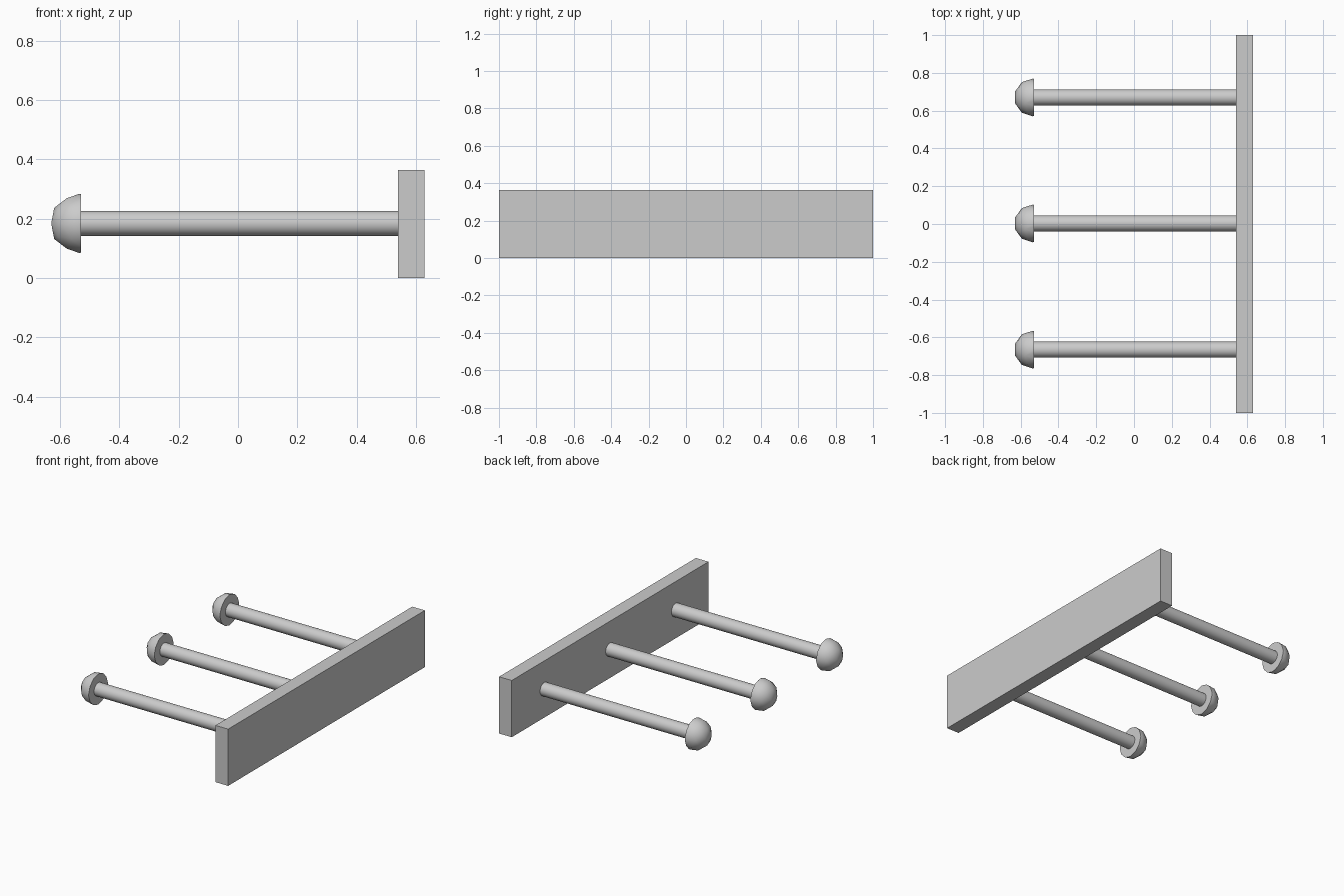
import bpy, bmesh, math
from mathutils import Matrix, Vector

if "Cube" in bpy.data.objects:
    bpy.data.objects.remove(bpy.data.objects["Cube"])

Z_AXIS = 0.184      # height of the pegs
RIM_X = -0.535      # where the caps meet the pegs
CAP_R = 0.1


def finish(name, bm, smooth=None):
    bmesh.ops.recalc_face_normals(bm, faces=bm.faces[:])
    mesh = bpy.data.meshes.new(name)
    bm.to_mesh(mesh)
    bm.free()
    ob = bpy.data.objects.new(name, mesh)
    bpy.context.collection.objects.link(ob)
    if smooth:
        bpy.ops.object.select_all(action='DESELECT')
        ob.select_set(True)
        bpy.context.view_layer.objects.active = ob
        bpy.ops.object.shade_smooth_by_angle(angle=math.radians(smooth))
    return ob


def cut(bm, co, no):
    bmesh.ops.bisect_plane(bm, geom=bm.verts[:] + bm.edges[:] + bm.faces[:], dist=1e-5,
                           plane_co=co, plane_no=no, clear_outer=True)


# Back board
bm = bmesh.new()
bmesh.ops.create_cube(bm, size=1, matrix=Matrix.LocRotScale(
    Vector((0.585, 0, 0.1825)), None, Vector((0.09, 2, 0.365))))
finish("back_board", bm)

for i, y in enumerate((-0.665, 0.003, 0.67), 1):
    # Round peg
    bm = bmesh.new()
    x0, x1 = RIM_X - 0.005, 0.545
    bmesh.ops.create_cone(bm, cap_ends=True, segments=24, radius1=0.0425, radius2=0.0425,
                          depth=x1 - x0,
                          matrix=Matrix.Translation(((x0 + x1) / 2, y, Z_AXIS))
                          @ Matrix.Rotation(math.pi / 2, 4, 'Y'))
    finish(f"peg_{i}", bm, 40)

    # Faceted half-ball cap: quarter of a ball mirrored top to bottom, closed at the back
    bm = bmesh.new()
    bmesh.ops.create_icosphere(bm, subdivisions=2, radius=CAP_R)
    cut(bm, (0, 0, 0), (0, 0, -1))
    cut(bm, (0.006, 0, 0), (1, 0, 0))
    dup = bmesh.ops.duplicate(bm, geom=bm.verts[:] + bm.edges[:] + bm.faces[:])["geom"]
    for v in dup:
        if isinstance(v, bmesh.types.BMVert):
            v.co.z = -v.co.z
    bmesh.ops.reverse_faces(bm, faces=[f for f in dup if isinstance(f, bmesh.types.BMFace)])
    bmesh.ops.remove_doubles(bm, verts=bm.verts[:], dist=1e-4)
    bmesh.ops.holes_fill(bm, edges=[e for e in bm.edges if e.is_boundary], sides=0)
    bmesh.ops.translate(bm, verts=bm.verts[:], vec=(RIM_X, y, Z_AXIS))
    finish(f"peg_cap_{i}", bm, 45)
